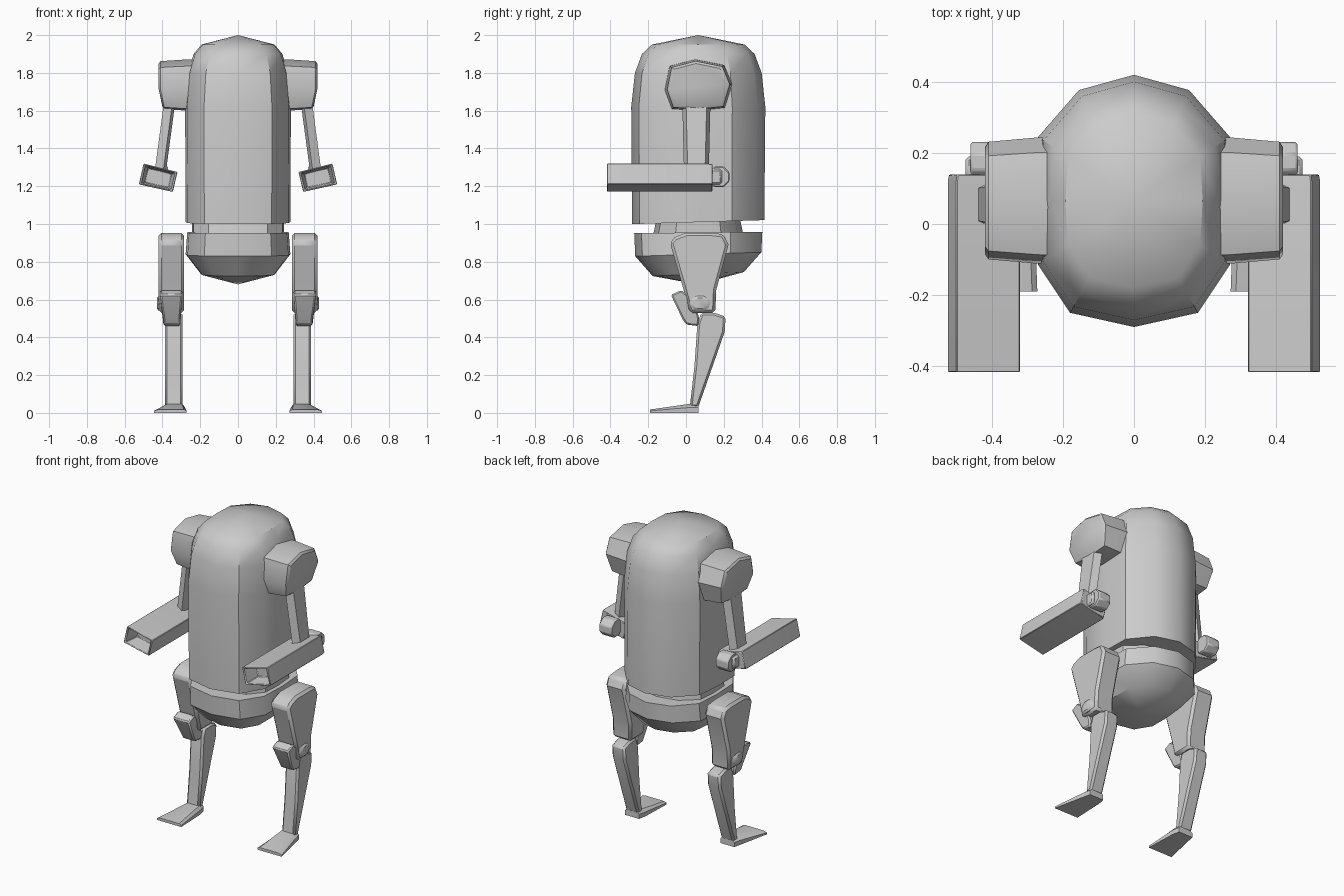
import bpy, bmesh, math
from math import sin, cos, pi

if "Cube" in bpy.data.objects:
    bpy.data.objects.remove(bpy.data.objects["Cube"])


def loft(name, rings, mirror=False, bevel=0.0, angle=35):
    """Skin a list of equal-length point rings, cap both ends."""
    bm = bmesh.new()
    vs = [[bm.verts.new(p) for p in r] for r in rings]
    n = len(rings[0])
    for a, b in zip(vs, vs[1:]):
        for i in range(n):
            j = (i + 1) % n
            bm.faces.new((a[i], a[j], b[j], b[i]))
    bm.faces.new(vs[0][::-1])
    bm.faces.new(vs[-1])
    bmesh.ops.remove_doubles(bm, verts=bm.verts, dist=1e-5)
    bmesh.ops.recalc_face_normals(bm, faces=bm.faces)
    me = bpy.data.meshes.new(name)
    bm.to_mesh(me)
    bm.free()
    ob = bpy.data.objects.new(name, me)
    bpy.context.collection.objects.link(ob)
    bpy.ops.object.select_all(action='DESELECT')
    ob.select_set(True)
    bpy.context.view_layer.objects.active = ob
    bpy.ops.object.shade_smooth_by_angle(angle=math.radians(angle))
    if bevel:
        bv = ob.modifiers.new("Bevel", 'BEVEL')
        bv.width, bv.segments, bv.limit_method = bevel, 1, 'ANGLE'
        bv.angle_limit = math.radians(40)
    if mirror:
        ob.modifiers.new("Mirror", 'MIRROR')
    return ob


def prism(name, yz, x0, x1, **kw):
    """Side profile extruded from x0 to x1, on both sides of the body."""
    return loft(name, [[(x, y, z) for y, z in yz] for x in (x0, x1)], mirror=True, **kw)


def disc(cy, cz, r, n, off=0.0):
    return [(cy + r * cos(2 * pi * i / n + off), cz + r * sin(2 * pi * i / n + off)) for i in range(n)]


# Twelve-sided hull outline, centred at y = 0.065
half = [(0, -.355), (.18, -.315), (.27, -.18), (.28, 0), (.27, .18), (.155, .312), (0, .355)]
outline = half + [(-x, y) for x, y in half[-2:0:-1]]
CY = 0.065


def hull_ring(z, sx, sy=None, tilt=0.0):
    sy = sx if sy is None else sy
    return [(x * sx, CY + y * sy, z + tilt * y) for x, y in outline]


# Torso with domed top
loft("torso", [hull_ring(1.01, .99, .985, .03), hull_ring(1.62, 1), hull_ring(1.8, .945),
               hull_ring(1.9, .84), hull_ring(1.95, .69), hull_ring(2.0, 0)])
# Waist and pelvis bowl
loft("waist", [hull_ring(.93, .87, .68), hull_ring(1.03, .87, .62)])
loft("pelvis", [hull_ring(.955, .96, .955, .01), hull_ring(.84, .99, .94, .03),
                hull_ring(.735, .7, .68, .03), hull_ring(.68, 0)])

# Shoulders
sh = [(-.075, 1.61), (-.11, 1.71), (-.085, 1.835), (.05, 1.87),
      (.2, 1.84), (.242, 1.74), (.205, 1.615), (.065, 1.6)]


def shoulder_ring(x, s):
    return [(x - .02 * (z < 1.65), .065 + (y - .065) * s, 1.735 + (z - 1.735) * s) for y, z in sh]


loft("shoulder", [shoulder_ring(.18, 1.02), shoulder_ring(.27, 1.01),
                  shoulder_ring(.41, .94), shoulder_ring(.42, .85)], mirror=True)


# Upper arms
def arm_ring(x, y0, y1, z, w=.03):
    return [(x - w, y0 + .03, z), (x - w, y1 - .03, z), (x - w / 2, y1, z),
            (x + w, y1 - .02, z), (x + w, y0 + .02, z), (x - w / 2, y0, z)]


loft("upper_arm", [arm_ring(.36, -.02, .13, 1.66), arm_ring(.415, -.01, .12, 1.25)], mirror=True)

# Forearms: rolled hollow boxes with an open front
box = [(.525, 1.21), (.50, 1.32), (.32, 1.275), (.345, 1.17)]


def box_ring(y, s):
    return [(.4225 + (x - .4225) * s, y, 1.244 + (z - 1.244) * s) for x, z in box]


loft("forearm", [box_ring(.14, .96), box_ring(.12, 1), box_ring(-.418, 1),
                 box_ring(-.416, .88), box_ring(-.32, .7)], mirror=True, bevel=.01)
# Elbows
prism("elbow", disc(.175, 1.25, .06, 8, pi / 8), .37, .46, bevel=.006)
prism("elbow_link", [(.1, 1.21), (.1, 1.29), (.19, 1.29), (.19, 1.21)], .385, .475, bevel=.01)

# Thighs
prism("thigh", [(-.06, .93), (0, .953), (.14, .953), (.2, .945), (.225, .89),
                (.16, .65), (.155, .53), (.02, .53), (-.015, .66), (-.085, .9)], .285, .42, bevel=.015)
# Knee guards and pivots
loft("knee_guard", [[(x0 if z > .55 else x1, y, z) for y, z in
                     [(-.08, .625), (-.025, .65), (.04, .6), (.07, .5), (.065, .46), (0, .468), (-.02, .5)]]
                    for x0, x1 in ((.295, .305), (.413, .395))], mirror=True, bevel=.008)
loft("knee_pivot", [[(x, .075 + (y - .075) * s, .58 + (z - .58) * .75 * s) for y, z in disc(.075, .58, .055, 10)]
                    for x, s in ((.29, 1), (.42, 1), (.43, .7))], mirror=True)
# Shins
prism("shin", [(.06, .47), (.08, .53), (.15, .53), (.21, .51), (.205, .43),
               (.065, .03), (.02, .03), (.045, .25)], .293, .387, bevel=.012)


# Feet: flat wedges flaring toward the toe
def foot_ring(y, x0, x1, z):
    return [(x0, y, 0), (x1, y, 0), (x1, y, z * .6), (x1 - .025, y, z), (x0 + .015, y, z), (x0, y, z * .6)]


loft("foot", [foot_ring(-.19, .272, .445, .018), foot_ring(.02, .28, .4, .048),
              foot_ring(.065, .29, .39, .048)], mirror=True)
